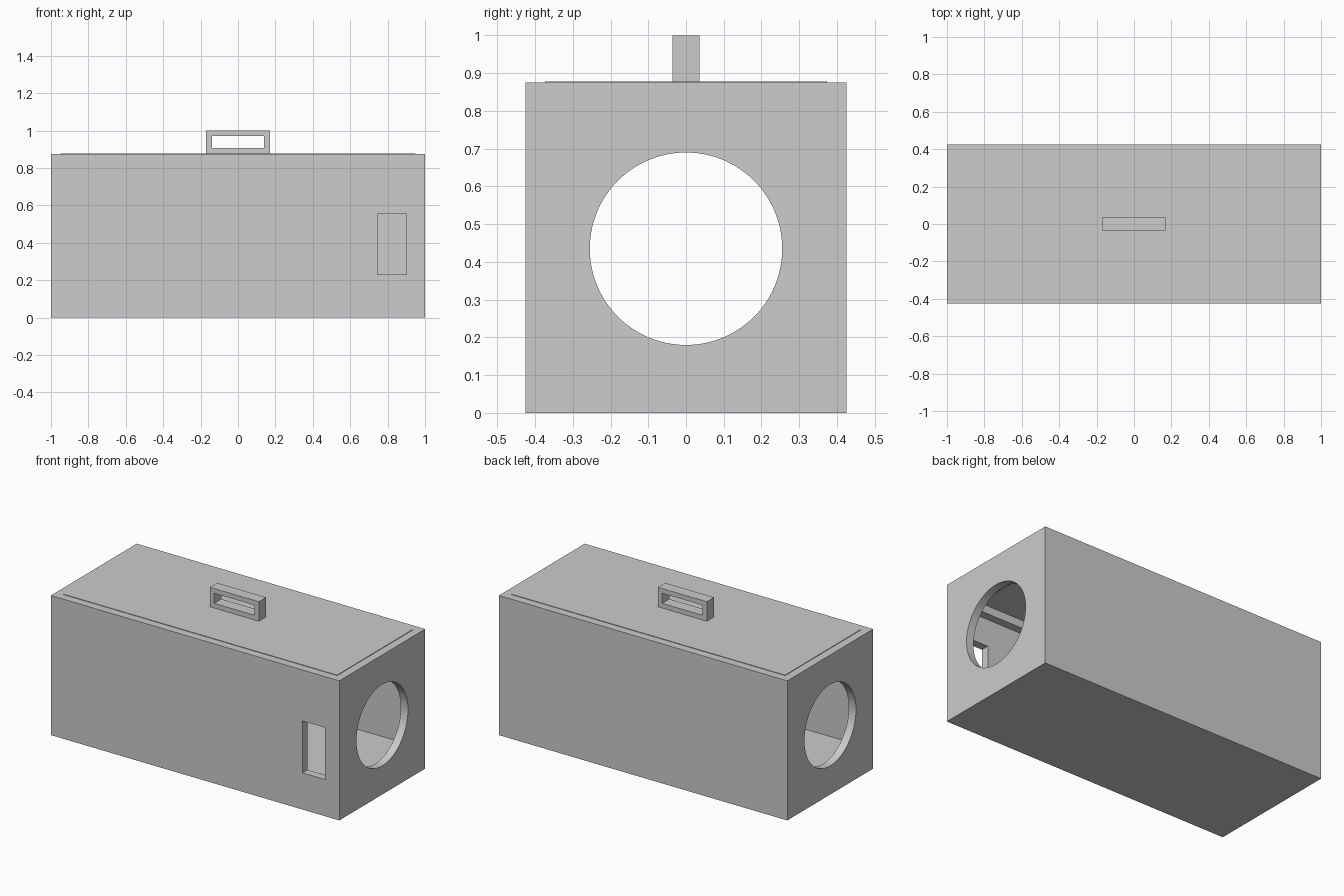
import bpy
import math

default = bpy.data.objects.get("Cube")
if default:
    bpy.data.objects.remove(default, do_unlink=True)

GREY = 0.604
grey = bpy.data.materials.new("plain_grey")
grey.use_nodes = True
grey.diffuse_color = (GREY, GREY, GREY, 1)
grey.node_tree.nodes["Principled BSDF"].inputs["Base Color"].default_value = (GREY, GREY, GREY, 1)


def box(name, x, y, z):
    """Box from (min, max) ranges on each axis."""
    bpy.ops.mesh.primitive_cube_add(size=1)
    ob = bpy.context.object
    ob.name = name
    for v in ob.data.vertices:
        v.co = [r[0] if c < 0 else r[1] for c, r in zip(v.co, (x, y, z))]
    ob.data.materials.append(grey)
    return ob


def cut(target, cutter):
    """Subtract the cutter from the target and discard it."""
    cutter.hide_render = True
    mod = target.modifiers.new("cut", "BOOLEAN")
    mod.operation = "DIFFERENCE"
    mod.solver = "EXACT"
    mod.object = cutter
    bpy.ops.object.select_all(action="DESELECT")
    bpy.context.view_layer.objects.active = target
    target.select_set(True)
    bpy.ops.object.modifier_apply(modifier=mod.name)
    bpy.data.objects.remove(cutter, do_unlink=True)


def span(half):
    return (-half, half)


HALF_X, HALF_Y, TOP = 1.0, 0.425, 0.875
WALL = 0.05
FLOOR = 0.15
LEDGE_LOW, LEDGE_HIGH = 0.725, 0.775
IN_X, IN_Y = HALF_X - WALL, HALF_Y - WALL

# Hollow body with a ledge around the opening that carries the lid
body = box("box_body", span(HALF_X), span(HALF_Y), (0, TOP))
cut(body, box("ledge_cutter", span(IN_X - WALL), span(IN_Y - WALL), (0.4, 1.2)))
cut(body, box("opening_cutter", span(IN_X), span(IN_Y), (LEDGE_HIGH, 1.2)))
cut(body, box("cavity_cutter", span(IN_X), span(IN_Y), (FLOOR, LEDGE_LOW)))

# Round opening through both ends
bpy.ops.mesh.primitive_cylinder_add(
    vertices=96, radius=0.255, depth=3, location=(0, 0, 0.435),
    rotation=(0, math.pi / 2, 0))
round_cutter = bpy.context.object
round_cutter.data.materials.append(grey)
cut(body, round_cutter)

# Upright slot in the front wall
cut(body, box("slot_cutter", (0.745, 0.9), (-0.6, -0.2), (0.23, 0.555)))
bpy.ops.object.shade_smooth_by_angle(angle=math.radians(30))

# Lid resting on the ledge, standing just proud of the rim
box("lid", span(IN_X - 0.001), span(IN_Y - 0.001), (LEDGE_HIGH, TOP + 0.003))

# Grip handle with a rectangular finger hole
handle = box("lid_handle", span(0.17), span(0.036), (TOP, 1.0))
cut(handle, box("finger_cutter", span(0.14), span(0.2), (0.907, 0.97)))
